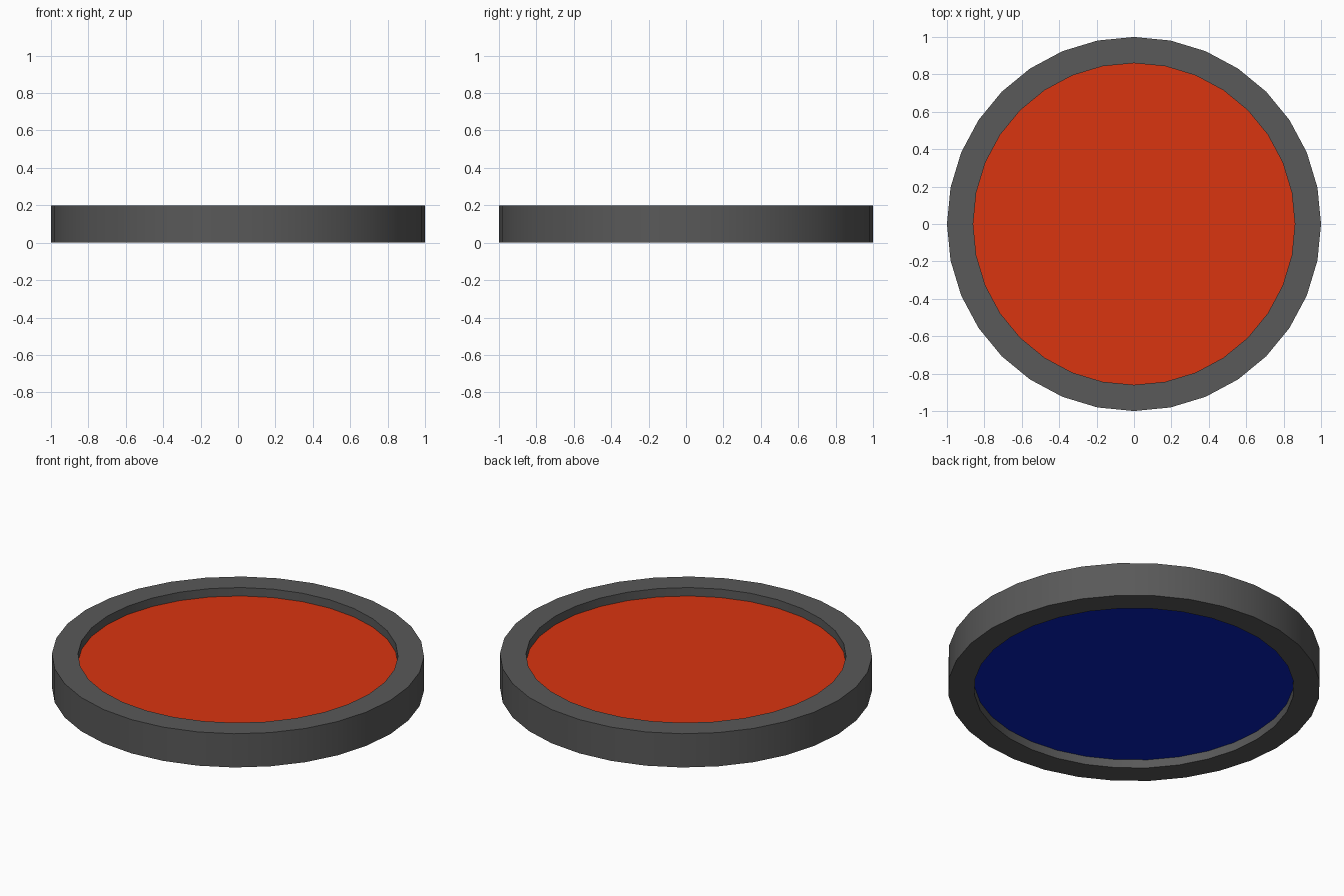
import bpy, bmesh, math

if "Cube" in bpy.data.objects:
    bpy.data.objects.remove(bpy.data.objects["Cube"])

SIDES = 32
R_OUT, R_IN, HEIGHT = 1.0, 0.86, 0.2


def material(name, color):
    mat = bpy.data.materials.new(name)
    mat.diffuse_color = (*color, 1)
    mat.use_nodes = True
    mat.node_tree.nodes["Principled BSDF"].inputs["Base Color"].default_value = mat.diffuse_color
    return mat


def circle(bm, radius, z):
    return [bm.verts.new((radius * math.cos(2 * math.pi * i / SIDES),
                          radius * math.sin(2 * math.pi * i / SIDES), z))
            for i in range(SIDES)]


def finish(bm, name, mat):
    mesh = bpy.data.meshes.new(name)
    bm.to_mesh(mesh)
    bm.free()
    mesh.materials.append(mat)
    obj = bpy.data.objects.new(name, mesh)
    bpy.context.collection.objects.link(obj)
    return obj


def disc(name, z, mat, face_down=False):
    bm = bmesh.new()
    verts = circle(bm, R_IN, z)
    bm.faces.new(verts[::-1] if face_down else verts)
    return finish(bm, name, mat)


# Rim: rectangular profile swept round
bm = bmesh.new()
loops = [circle(bm, r, z) for r, z in
         [(R_OUT, 0), (R_OUT, HEIGHT), (R_IN, HEIGHT), (R_IN, 0)]]
for k in range(4):
    a, b = loops[k], loops[(k + 1) % 4]
    for i in range(SIDES):
        j = (i + 1) % SIDES
        bm.faces.new((a[i], a[j], b[j], b[i]))
rim = finish(bm, "rim", material("dark_grey", (0.1, 0.1, 0.1)))
bpy.context.view_layer.objects.active = rim
rim.select_set(True)
bpy.ops.object.shade_smooth_by_angle(angle=math.radians(30))

# Recessed coloured faces
disc("top_face", 0.15, material("red", (0.7, 0.035, 0.005)))
disc("bottom_face", 0.05, material("blue", (0.002, 0.015, 0.5)), face_down=True)
